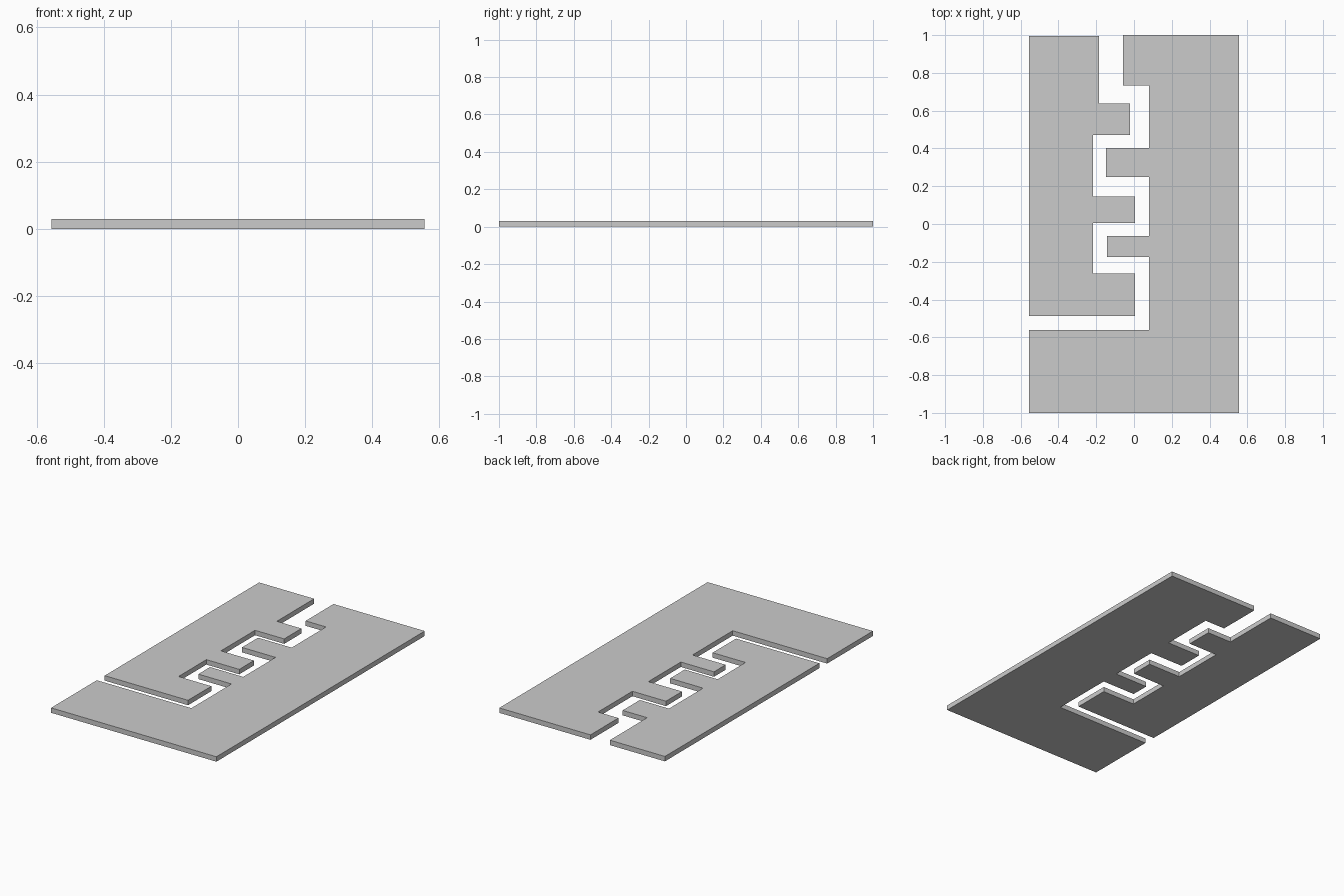
import bpy, bmesh

if "Cube" in bpy.data.objects:
    bpy.data.objects.remove(bpy.data.objects["Cube"])

THICKNESS = 0.03


def plate(name, outline):
    """Flat plate extruded up from z = 0 along a closed outline."""
    bm = bmesh.new()
    face = bm.faces.new([bm.verts.new((x, y, 0)) for x, y in outline])
    new = bmesh.ops.extrude_face_region(bm, geom=[face])["geom"]
    bmesh.ops.translate(bm, vec=(0, 0, THICKNESS),
                        verts=[v for v in new if isinstance(v, bmesh.types.BMVert)])
    bmesh.ops.recalc_face_normals(bm, faces=bm.faces)
    mesh = bpy.data.meshes.new(name)
    bm.to_mesh(mesh)
    bm.free()
    obj = bpy.data.objects.new(name, mesh)
    bpy.context.collection.objects.link(obj)
    return obj


def toothed_edge(root, teeth):
    """Points down an edge; each tooth is (tip x, upper y, lower y)."""
    pts = []
    for tip, upper, lower in teeth:
        pts += [(root, upper), (tip, upper), (tip, lower), (root, lower)]
    return pts


# Left plate: straight neck at the top, then three teeth pointing right
left_edge = [(-0.185, 0.995), (-0.185, 0.637), (-0.02, 0.637), (-0.02, 0.472), (-0.216, 0.472)]
left_edge += toothed_edge(-0.216, [(0.005, 0.145, 0.005)])
left_edge += [(-0.216, -0.263), (0.005, -0.263), (0.005, -0.487)]
plate("left_plate", [(-0.555, -0.487), (-0.555, 0.995)] + left_edge)

# Right plate: top lip, two teeth pointing left, and a foot under the left plate
right_edge = [(-0.058, 1.0), (-0.058, 0.732), (0.079, 0.732)]
right_edge += toothed_edge(0.079, [(-0.147, 0.402, 0.248), (-0.144, -0.063, -0.175)])
right_edge += [(0.079, -0.561), (-0.556, -0.561), (-0.556, -1.0)]
plate("right_plate", [(0.555, -1.0), (0.555, 1.0)] + right_edge)
